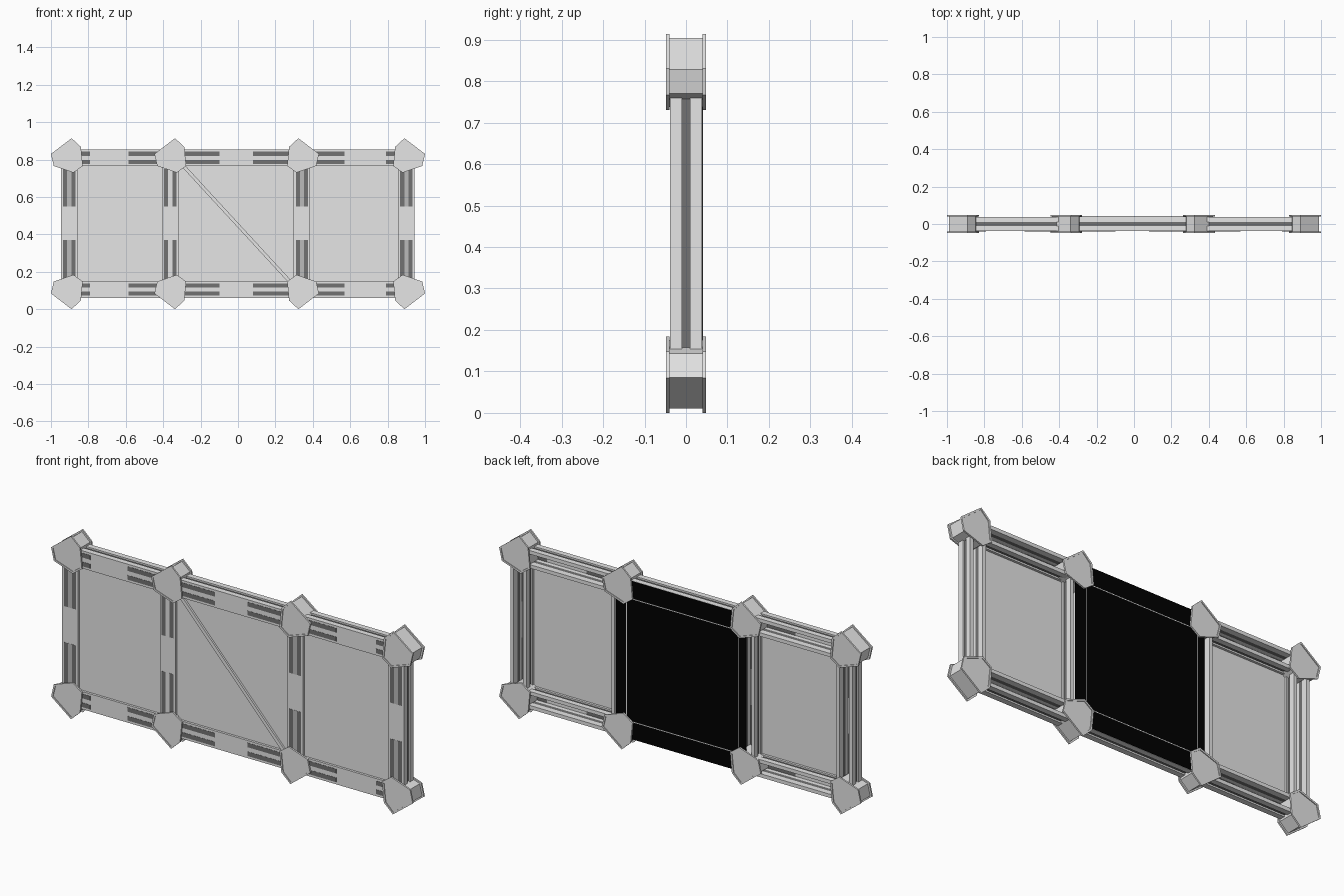
import bpy, bmesh
from mathutils import Vector

if "Cube" in bpy.data.objects:
    bpy.data.objects.remove(bpy.data.objects["Cube"])


def material(name, c):
    m = bpy.data.materials.new(name)
    m.diffuse_color = (c, c, c, 1)
    m.use_nodes = True
    m.node_tree.nodes["Principled BSDF"].inputs["Base Color"].default_value = m.diffuse_color
    return m


GREY = material("light grey", 0.79)
DARK = material("dark grey", 0.17)
MID = material("mid grey", 0.5)
BLACK = material("black", 0.0)
H = 0.914  # overall height, used for mirroring top to bottom


def finish(name, bm, mats):
    me = bpy.data.meshes.new(name)
    bmesh.ops.recalc_face_normals(bm, faces=bm.faces)
    bm.to_mesh(me)
    bm.free()
    for m in mats:
        me.materials.append(m)
    ob = bpy.data.objects.new(name, me)
    bpy.context.collection.objects.link(ob)
    return ob


def box(bm, lo, hi, mat=0):
    r = bmesh.ops.create_cube(bm, size=1)
    for v in r["verts"]:
        v.co = Vector([(a + b) / 2 + c * (b - a) for a, b, c in zip(lo, hi, v.co)])
    for f in {f for v in r["verts"] for f in v.link_faces}:
        f.material_index = mat


def prism(bm, pts, y0, y1):
    a = [bm.verts.new((x, y0, z)) for x, z in pts]
    b = [bm.verts.new((x, y1, z)) for x, z in pts]
    n = len(pts)
    caps = [bm.faces.new(a), bm.faces.new(b[::-1])]
    for i in range(n):
        bm.faces.new((a[i], a[(i + 1) % n], b[(i + 1) % n], b[i]))
    return caps


def beam(name, centre, start, end, slots, horizontal, mid_strip=False):
    """Channel open to the back, grooved flanges, paired slots in the front web."""
    bm = bmesh.new()

    def part(l0, l1, c0, c1, y0, y1, mat=0):
        c0, c1 = c0 + centre, c1 + centre
        if horizontal:
            box(bm, (l0, y0, c0), (l1, y1, c1), mat)
        else:
            box(bm, (c0, y0, l0), (c1, y1, l1), mat)

    part(start, end, -0.044, 0.044, -0.038, -0.030)           # front web
    for s in (-1, 1):
        def side(a, b, y0, y1, mat=0):
            part(start, end, min(s * a, s * b), max(s * a, s * b), y0, y1, mat)
        side(0.026, 0.044, -0.030, -0.010)                    # front rail
        side(0.026, 0.044, 0.010, 0.038)                      # back rail
        side(0.026, 0.036, -0.010, 0.010, 1)                  # groove floor
        for a, b in slots:                                    # slot strips
            c = 0.022 * s
            part(a, b, c - 0.011, c + 0.011, -0.0390, -0.0285, 1)
    if mid_strip:
        for a, b in slots:                                    # strip between slots
            part(a, b, -0.011, 0.011, -0.0388, -0.0290, 2)
    return finish(name, bm, [GREY, DARK, MID])


# Long rails and upright posts
posts = (-0.902, -0.362, 0.342, 0.900)
rail_z = (0.105, H - 0.105)
rail_slots = [(-0.85, -0.79), (-0.585, -0.42), (-0.30, -0.10),
              (0.08, 0.28), (0.41, 0.57), (0.79, 0.85)]
for n, z in zip(("bottom_rail", "top_rail"), rail_z):
    beam(n, z, -0.91, 0.91, rail_slots, True)
for i, x in enumerate(posts):
    beam(f"post_{i + 1}", x, 0.13, H - 0.13, [(0.16, 0.37), (0.55, 0.75)], False, i != 1)

# Six-sided corner connectors: hub with an overhanging recessed plate each side
corner = [(0.89, 0.914), (1.0, 0.83), (0.985, 0.766), (0.88, 0.73), (0.83, 0.766), (0.84, 0.868)]


def connector(name, sx, dx, flip):
    pts = [(sx * x + dx, H - z if flip else z) for x, z in corner]
    cx = sum(p[0] for p in pts) / 6
    cz = sum(p[1] for p in pts) / 6
    bm = bmesh.new()
    prism(bm, [(cx + (x - cx) * 0.9, cz + (z - cz) * 0.9) for x, z in pts], -0.041, 0.041)
    outer = [prism(bm, pts, -0.048, -0.040)[0], prism(bm, pts, 0.048, 0.040)[0]]
    bmesh.ops.recalc_face_normals(bm, faces=bm.faces)
    bmesh.ops.inset_individual(bm, faces=outer, thickness=0.010)
    # Press the inner area straight in to leave a raised rim
    for f in outer:
        s = 1 if f.calc_center_median().y < 0 else -1
        new = bmesh.ops.extrude_discrete_faces(bm, faces=[f])["faces"][0]
        for v in new.verts:
            v.co.y += s * 0.004
    finish(name, bm, [GREY])


for i, (sx, dx) in enumerate([(-1, 0), (-1, 0.553), (1, -0.567), (1, 0)]):
    connector(f"top_connector_{i + 1}", sx, dx, False)
    connector(f"bottom_connector_{i + 1}", sx, dx, True)

# Thin infill panels between the posts
for i in range(3):
    bm = bmesh.new()
    box(bm, (posts[i] + 0.03, -0.026, 0.14), (posts[i + 1] - 0.03, -0.022, H - 0.14))
    finish(f"panel_{i + 1}", bm, [GREY])

# Diagonal brace across the middle panel
bm = bmesh.new()
a, b = Vector((-0.31, 0.785)), Vector((0.28, 0.145))
d = (b - a).normalized()
n = Vector((-d.y, d.x)) * 0.009
prism(bm, [tuple(a + n), tuple(b + n), tuple(b - n), tuple(a - n)], -0.036, -0.024)
finish("diagonal_brace", bm, [GREY])

# Black backing sheet over the middle bay, with fine grey lines at the opening
bm = bmesh.new()
box(bm, (-0.360, 0.036, 0.062), (0.360, 0.0400, H - 0.062))
finish("back_sheet", bm, [BLACK])
bm = bmesh.new()
x0, x1, z0, z1 = -0.32, 0.30, 0.15, H - 0.15
for x in (x0, x1):
    box(bm, (x - 0.002, 0.039, z0), (x + 0.002, 0.041, z1))
for z in (z0, z1):
    box(bm, (x0, 0.039, z - 0.002), (x1, 0.041, z + 0.002))
finish("back_sheet_lines", bm, [GREY])
